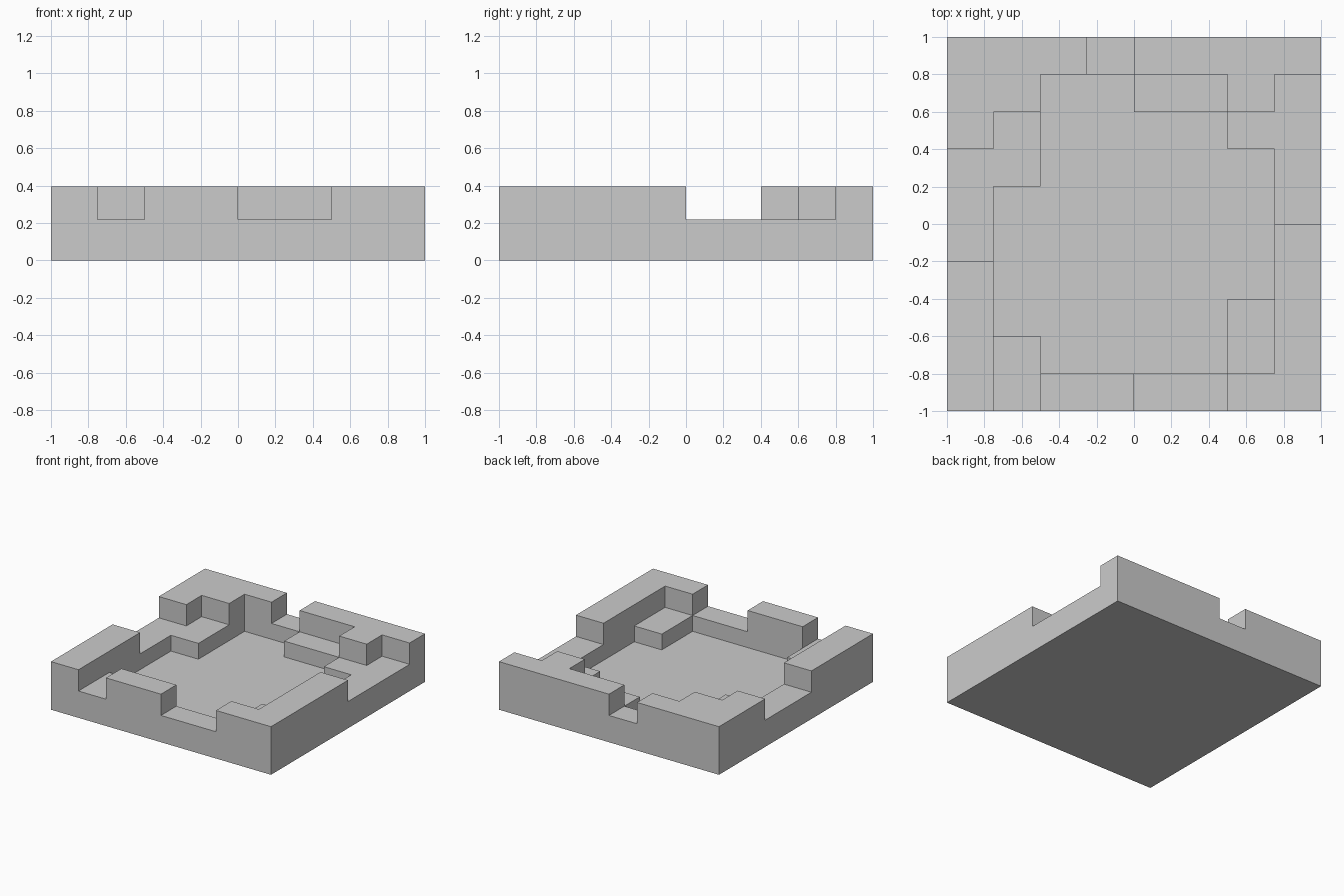
import bpy, bmesh

if "Cube" in bpy.data.objects:
    bpy.data.objects.remove(bpy.data.objects["Cube"])

# Grid lines and level heights: 1 = floor, 2 = ledge, 3 = rim
xs = [-1, -0.75, -0.5, -0.255, 0, 0.5, 0.75, 1]
ys = [-1, -0.8, -0.6, -0.4, -0.2, 0, 0.2, 0.4, 0.6, 0.8, 1]
zs = [0, 0.09, 0.22, 0.395]

# Plan of the tray seen from above, back row first
plan = [
    "3332333",
    "3311232",
    "3211122",
    "2211112",
    "2111112",
    "2111113",
    "3111113",
    "3111123",
    "3211123",
    "3233233",
][::-1]


def filled(i, j, k):
    if not (0 <= i < len(xs) - 1 and 0 <= j < len(ys) - 1 and k >= 0):
        return False
    return k < int(plan[j][i])


# Side direction and its corner loop, wound outward
sides = {
    (1, 0, 0): "100 110 111 101",
    (-1, 0, 0): "000 001 011 010",
    (0, 1, 0): "010 011 111 110",
    (0, -1, 0): "000 100 101 001",
    (0, 0, 1): "001 101 111 011",
    (0, 0, -1): "000 010 110 100",
}

# Tray: one closed skin around all filled cells
bm = bmesh.new()
for j in range(len(ys) - 1):
    for i in range(len(xs) - 1):
        for k in range(int(plan[j][i])):
            for (dx, dy, dz), loop in sides.items():
                if not filled(i + dx, j + dy, k + dz):
                    bm.faces.new([bm.verts.new((xs[i + int(c[0])], ys[j + int(c[1])], zs[k + int(c[2])]))
                                  for c in loop.split()])

# Weld the cells and merge coplanar faces
bmesh.ops.remove_doubles(bm, verts=bm.verts, dist=1e-4)
bmesh.ops.dissolve_limit(bm, angle_limit=0.02, verts=bm.verts, edges=bm.edges)

mesh = bpy.data.meshes.new("stepped_tray")
bm.to_mesh(mesh)
bm.free()
bpy.context.collection.objects.link(bpy.data.objects.new("stepped_tray", mesh))
